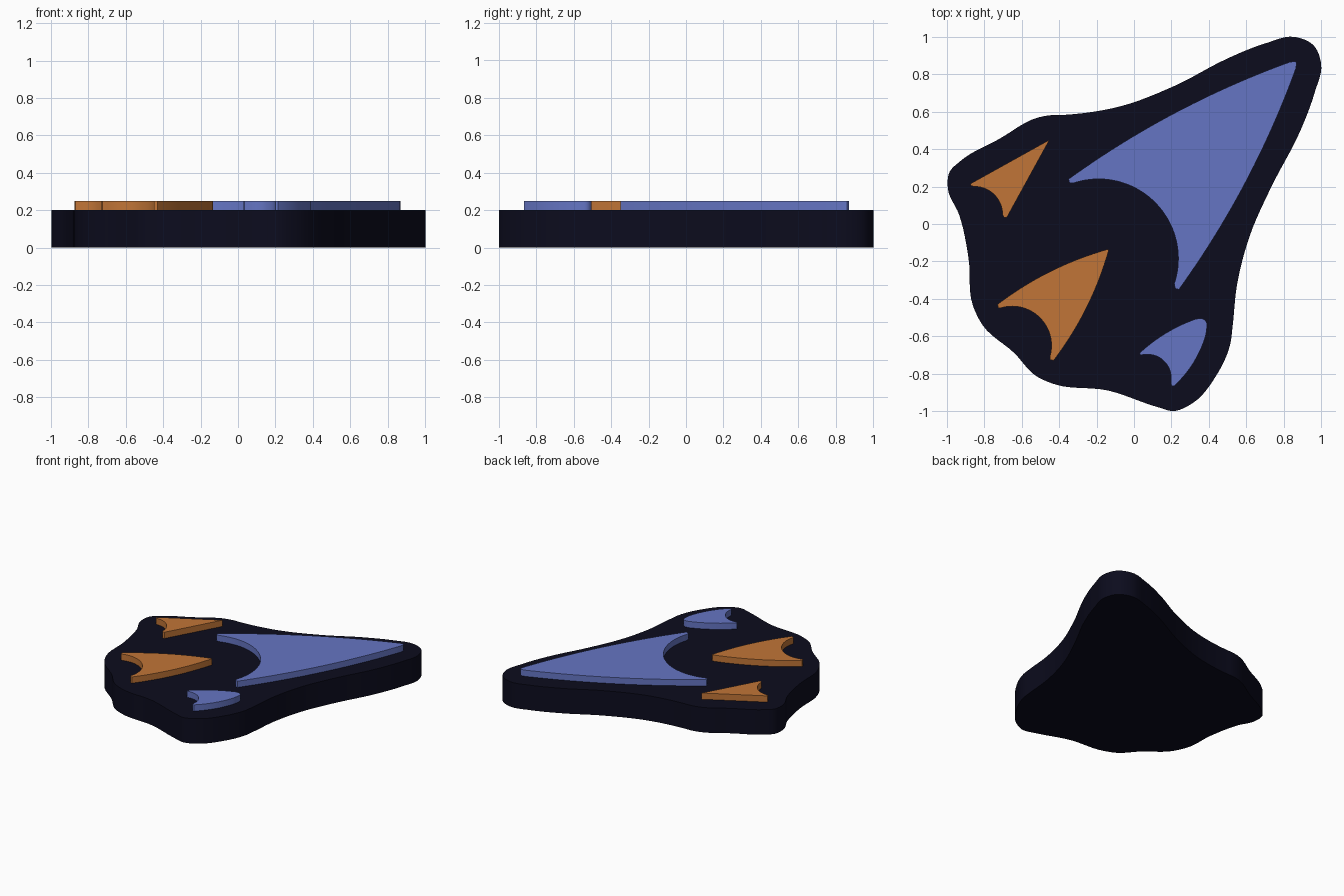
import bpy, bmesh, math
from mathutils import Vector
from mathutils.geometry import interpolate_bezier

if "Cube" in bpy.data.objects:
    bpy.data.objects.remove(bpy.data.objects["Cube"])


def material(name, rgb):
    m = bpy.data.materials.new(name)
    m.diffuse_color = (*rgb, 1)
    m.use_nodes = True
    m.node_tree.nodes["Principled BSDF"].inputs["Base Color"].default_value = m.diffuse_color
    return m


NAVY = material("dark navy", (0.0036, 0.0036, 0.0127))
BLUE = material("periwinkle blue", (0.130, 0.178, 0.546))
ORANGE = material("burnt orange", (0.533, 0.178, 0.038))


def arc(a, m, b, n=24):
    """Points on the circular arc from a through m towards b."""
    (ax, ay), (mx, my), (bx, by) = a, m, b
    d = 2 * (ax * (my - by) + mx * (by - ay) + bx * (ay - my))
    sa, sm, sb = ax * ax + ay * ay, mx * mx + my * my, bx * bx + by * by
    c = Vector(((sa * (my - by) + sm * (by - ay) + sb * (ay - my)) / d,
                (sa * (bx - mx) + sm * (ax - bx) + sb * (mx - ax)) / d))
    t0 = math.atan2(ay - c.y, ax - c.x)
    sweep = math.atan2(by - c.y, bx - c.x) - t0
    turn = (mx - ax) * (by - my) - (my - ay) * (bx - mx)
    sweep = sweep % math.tau if turn > 0 else -((-sweep) % math.tau)
    r = math.hypot(ax - c.x, ay - c.y)
    return [(c.x + r * math.cos(t0 + sweep * i / n),
             c.y + r * math.sin(t0 + sweep * i / n)) for i in range(n + 1)]


def smooth_loop(points, n=6):
    """Closed smooth curve through the points, handles scaled to each span."""
    pts = [Vector((x, y, 0)) for x, y in points]
    k = len(pts)
    tang = []
    for i in range(k):
        p, q, r = pts[i - 1], pts[i], pts[(i + 1) % k]
        d1, d2 = (q - p).length, (r - q).length
        tang.append(((q - p) / d1 * d2 + (r - q) / d2 * d1).normalized())
    out = []
    for i in range(k):
        a, b = pts[i], pts[(i + 1) % k]
        h = (b - a).length / 3
        seg = interpolate_bezier(a, a + tang[i] * h, b - tang[(i + 1) % k] * h, b, n + 1)
        out += [(p[0], p[1]) for p in seg[:-1]]
    return out


def slab(name, outline, z0, z1, mat):
    """Extrude a flat outline between two heights."""
    bm = bmesh.new()
    low = [bm.verts.new((x, y, z0)) for x, y in outline]
    high = [bm.verts.new((x, y, z1)) for x, y in outline]
    bm.faces.new(low)
    bm.faces.new(high)
    for i in range(len(low)):
        j = (i + 1) % len(low)
        bm.faces.new((low[i], low[j], high[j], high[i]))
    bmesh.ops.recalc_face_normals(bm, faces=bm.faces)
    me = bpy.data.meshes.new(name)
    bm.to_mesh(me)
    bm.free()
    me.materials.append(mat)
    ob = bpy.data.objects.new(name, me)
    bpy.context.collection.objects.link(ob)
    bpy.ops.object.select_all(action='DESELECT')
    ob.select_set(True)
    bpy.context.view_layer.objects.active = ob
    bpy.ops.object.shade_smooth_by_angle(angle=math.radians(30))


# Base plate with rounded corners
base = [(-0.46, 0.58), (-0.38, 0.583), (-0.07, 0.63), (0.22, 0.74), (0.5, 0.885),
        (0.7, 0.965), (0.86, 1.0), (0.96, 0.955), (1.0, 0.86), (0.965, 0.70),
        (0.89, 0.50), (0.73, 0.19), (0.62, -0.06), (0.55, -0.33), (0.527, -0.55),
        (0.515, -0.64), (0.44, -0.81), (0.31, -0.96), (0.21, -1.0), (0.13, -0.98),
        (-0.14, -0.89), (-0.43, -0.855), (-0.52, -0.815), (-0.64, -0.69),
        (-0.81, -0.54), (-0.86, -0.44), (-0.885, -0.18), (-0.935, 0.05),
        (-0.995, 0.19), (-0.985, 0.28), (-0.93, 0.335), (-0.72, 0.455), (-0.51, 0.57)]
slab("base_plate", smooth_loop(base), 0, 0.2, NAVY)

# Raised fins: blunt corners joined by circular arcs
large = (arc((-0.35, 0.24), (0.24, 0.605), (0.83, 0.865))
         + [(0.86, 0.87), (0.87, 0.86)]
         + arc((0.865, 0.83), (0.605, 0.24), (0.24, -0.35))
         + [(0.22, -0.345)]
         + arc((0.215, -0.32), (0.114, 0.114), (-0.32, 0.22), 40)
         + [(-0.345, 0.22)])
slab("large_fin", large, 0.19, 0.25, BLUE)

middle = (arc((-0.73, -0.43), (-0.425, -0.243), (-0.14, -0.135))
          + arc((-0.135, -0.14), (-0.243, -0.425), (-0.43, -0.73))
          + [(-0.45, -0.725)]
          + arc((-0.45, -0.71), (-0.502, -0.502), (-0.71, -0.448), 30)
          + [(-0.725, -0.45)])
slab("middle_fin", middle, 0.19, 0.25, ORANGE)

upper = ([(-0.875, 0.215), (-0.452, 0.45), (-0.68, 0.035), (-0.695, 0.035)]
         + arc((-0.703, 0.05), (-0.742, 0.152), (-0.845, 0.2), 20)
         + [(-0.87, 0.203)])
slab("upper_fin", upper, 0.19, 0.25, ORANGE)

lower = (arc((0.03, -0.69), (0.185, -0.575), (0.33, -0.508))
         + arc((0.35, -0.505), (0.383, -0.518), (0.39, -0.55), 8)
         + arc((0.385, -0.59), (0.325, -0.73), (0.215, -0.865))
         + [(0.2, -0.865)]
         + arc((0.197, -0.84), (0.163, -0.735), (0.06, -0.698), 20)
         + [(0.035, -0.70)])
slab("lower_fin", lower, 0.19, 0.25, BLUE)
